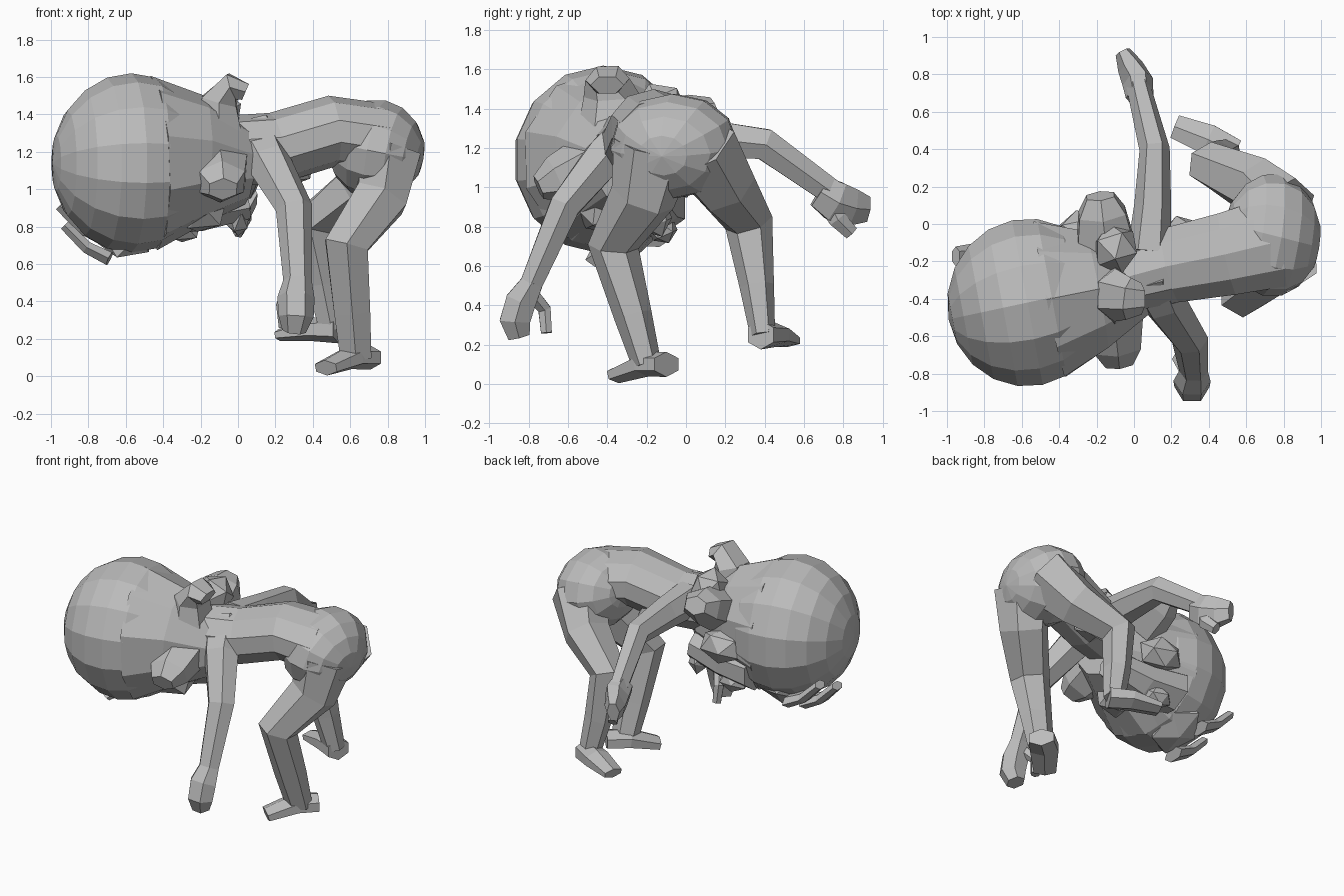
import bpy, bmesh, math
from mathutils import Vector, Matrix

cube = bpy.data.objects.get("Cube")
if cube:
    bpy.data.objects.remove(cube, do_unlink=True)

grey = bpy.data.materials.new("plain grey")
grey.use_nodes = True
grey.diffuse_color = (.5, .5, .5, 1)
shader = grey.node_tree.nodes["Principled BSDF"]
shader.inputs["Base Color"].default_value = grey.diffuse_color

ALONG_X, ALONG_Y, UP = Vector((1, 0, 0)), Vector((0, 1, 0)), Vector((0, 0, 1))


def finish(name, bm):
    """Turn the working mesh into a flat-shaded object."""
    bmesh.ops.recalc_face_normals(bm, faces=bm.faces)
    mesh = bpy.data.meshes.new(name)
    bm.to_mesh(mesh)
    bm.free()
    mesh.materials.append(grey)
    part = bpy.data.objects.new(name, mesh)
    bpy.context.collection.objects.link(part)


def loft(name, path, start, end, reference, sides=6, ease=1, swell=0):
    """Skin tapering elliptical rings along a path of joints."""
    bm = bmesh.new()
    points = [Vector(p) for p in path]
    last = len(points) - 1
    rings = []
    for i, point in enumerate(points):
        tangent = points[min(i + 1, last)] - points[max(i - 1, 0)]
        across = tangent.cross(reference).normalized()
        upward = across.cross(tangent).normalized()
        keep = (1 - i / last) ** ease
        fatten = 1.06 + swell * math.sin(math.pi * i / last)
        wide, tall = Vector(end).lerp(Vector(start), keep) * fatten
        ring = []
        for k in range(sides):
            angle = math.tau * (k + .5) / sides
            offset = across * wide * math.cos(angle) + upward * tall * math.sin(angle)
            ring.append(bm.verts.new(point + offset))
        rings.append(ring)
    for near, far in zip(rings, rings[1:]):
        for k in range(sides):
            n = (k + 1) % sides
            bm.faces.new((near[k], near[n], far[n], far[k]))
    bm.faces.new(rings[0])
    bm.faces.new(rings[-1])
    finish(name, bm)


def ball(name, centre, size, pole, segments):
    """Ellipsoid of quads whose pole points along a direction."""
    bm = bmesh.new()
    bmesh.ops.create_uvsphere(bm, u_segments=segments, v_segments=segments - 4, radius=1)
    aim = Vector(pole).to_track_quat('Z', 'Y').to_matrix().to_4x4()
    bm.transform(Matrix.Translation(centre) @ Matrix.Diagonal((*size, 1)) @ aim)
    finish(name, bm)


def blob(name, centre, size):
    """Faceted lump, rolled to match the tilt of the head."""
    bm = bmesh.new()
    bmesh.ops.create_icosphere(bm, subdivisions=1, radius=1)
    roll = Matrix.Rotation(math.radians(24), 4, 'X')
    bm.transform(Matrix.Translation(centre) @ roll @ Matrix.Diagonal((*size, 1)))
    finish(name, bm)


# Arched torso and rounded hips
loft("torso", [(-.1, -.3, 1.2), (.2, -.22, 1.22), (.5, -.16, 1.31), (.75, -.1, 1.27)],
     (.18, .18), (.24, .18), UP, sides=10)
ball("hips", (.74, -.06, 1.21), (.26, .33, .27), (1, -.2, -.2), 12)
blob("belly", (.27, -.1, 1.15), (.16, .15, .15))

# Legs, hip to ankle
loft("right_leg", [(.81, -.16, 1.2), (.76, -.22, .95), (.58, -.37, .7),
                   (.61, -.27, .35), (.63, -.2, .1)],
     (.18, .2), (.09, .07), ALONG_Y, ease=1.3)
loft("left_leg", [(.8, .06, 1.2), (.65, .2, 1), (.4, .32, .82),
                  (.45, .36, .5), (.5, .39, .25)],
     (.18, .2), (.07, .06), ALONG_Y, ease=1.3)

# Feet, heel to toe
loft("right_foot", [(.71, -.1, .1), (.6, -.2, .1), (.47, -.35, .045)],
     (.09, .06), (.08, .04), UP, swell=.2)
loft("left_foot", [(.54, .38, .25), (.4, .45, .25), (.22, .52, .22)],
     (.08, .07), (.07, .03), UP, swell=.2)

# Arms, shoulder to wrist
loft("right_arm", [(.08, -.25, 1.29), (.16, -.42, 1.15), (.3, -.62, .9), (.32, -.8, .48)],
     (.13, .14), (.06, .07), ALONG_X)
loft("left_arm", [(.08, -.15, 1.27), (.1, .1, 1.25), (.11, .4, 1.22), (.02, .75, .97)],
     (.12, .11), (.07, .06), ALONG_X)

# Hands with a thumb held apart
loft("right_hand", [(.32, -.78, .52), (.31, -.84, .42), (.31, -.87, .32), (.3, -.85, .24)],
     (.06, .07), (.06, .06), ALONG_X, swell=.5)
loft("right_thumb", [(.28, -.78, .45), (.24, -.72, .38), (.25, -.71, .26)],
     (.04, .04), (.03, .03), ALONG_X)
loft("left_hand", [(.03, .68, .98), (.02, .76, .93), (-.02, .84, .9), (-.06, .92, .89)],
     (.09, .07), (.07, .04), ALONG_X, swell=.4)
loft("left_thumb", [(.02, .74, .9), (.03, .77, .84), (0, .84, .77)],
     (.06, .05), (.04, .03), ALONG_X)

# Large skull, then the head narrowing to the neck
ball("skull", (-.57, -.42, 1.14), (.43, .46, .48), (-1, -.2, 0), 14)
loft("head_base", [(-.45, -.4, 1.14), (-.2, -.35, 1.15), (.06, -.3, 1.12)],
     (.42, .44), (.17, .19), UP, sides=10, ease=.8)

# Face, turned toward the ground
loft("jaw", [(-.45, -.22, .9), (-.2, -.2, .9), (.05, -.18, .94)],
     (.22, .15), (.1, .1), UP, sides=8)
blob("chin", (0, -.17, .86), (.07, .1, .12))
blob("nose", (-.3, -.12, .79), (.11, .08, .08))
blob("brow", (-.6, -.3, .76), (.17, .22, .12))
blob("nape", (-.1, -.13, 1.4), (.13, .14, .14))

# Paired features on either side of the tilted head
sideways = Vector((-.1, .9, .4))
head_middle = Vector((-.13, -.3, 1.2))
brow_line = [Vector((-.94, -.29, .86)), Vector((-.82, -.29, .74)), Vector((-.7, -.3, .68))]
for label, side in (("right", -sideways), ("left", sideways)):
    loft(label + "_eyebrow", [p + side * .13 for p in brow_line],
         (.03, .05), (.04, .09), ALONG_Y)
    blob(label + "_cheek", Vector((-.24, -.24, .97)) + side * .22, (.17, .12, .12))
    loft(label + "_ear", [head_middle + side * reach for reach in (.2, .4, .5)],
         (.17, .15), (.08, .06), UP, ease=.7)

# Knot of hair bending over at the back of the head
loft("hair_knot", [(-.1, -.38, 1.3), (-.1, -.38, 1.47), (-.03, -.4, 1.55), (.04, -.4, 1.52)],
     (.13, .16), (.05, .08), ALONG_Y)
